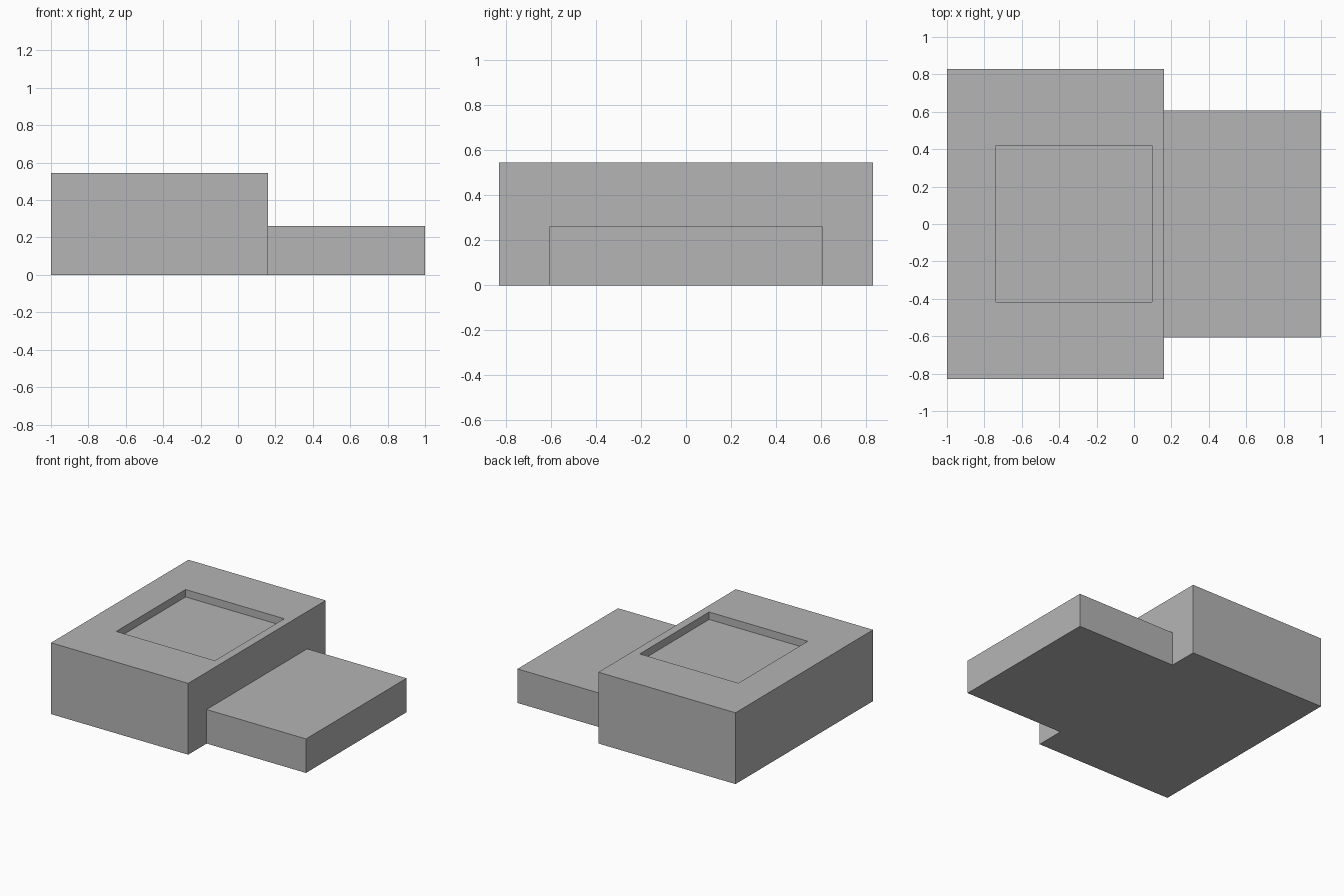
import bpy

default = bpy.data.objects.get("Cube")
if default:
    bpy.data.objects.remove(default, do_unlink=True)

# Single plain grey
grey = bpy.data.materials.new("plain grey")
grey.use_nodes = True
colour = (0.46, 0.46, 0.46, 1)
grey.diffuse_color = colour
grey.node_tree.nodes["Principled BSDF"].inputs["Base Color"].default_value = colour


def box(name, x, y, z):
    """Box spanning the given (low, high) ranges."""
    bpy.ops.mesh.primitive_cube_add(size=1)
    ob = bpy.context.object
    ob.name = name
    for v in ob.data.vertices:
        for axis, (low, high) in enumerate((x, y, z)):
            v.co[axis] = high if v.co[axis] > 0 else low
    ob.data.materials.append(grey)
    return ob


def combine(target, tool, operation):
    """Apply a boolean and discard the tool."""
    mod = target.modifiers.new(operation.lower(), "BOOLEAN")
    mod.operation = operation
    mod.solver = "EXACT"
    mod.object = tool
    bpy.context.view_layer.objects.active = target
    bpy.ops.object.modifier_apply(modifier=mod.name)
    bpy.data.objects.remove(tool, do_unlink=True)


# Tall block with a low step joined to its left side
block = box("stepped_block", (-1, 0.16), (-0.83, 0.83), (0, 0.545))
step = box("low_step", (0.1, 1), (-0.607, 0.607), (0, 0.26))
combine(block, step, "UNION")

# Shallow square recess in the top
recess = box("recess_cutter", (-0.737, 0.097), (-0.418, 0.42), (0.488, 0.7))
combine(block, recess, "DIFFERENCE")
